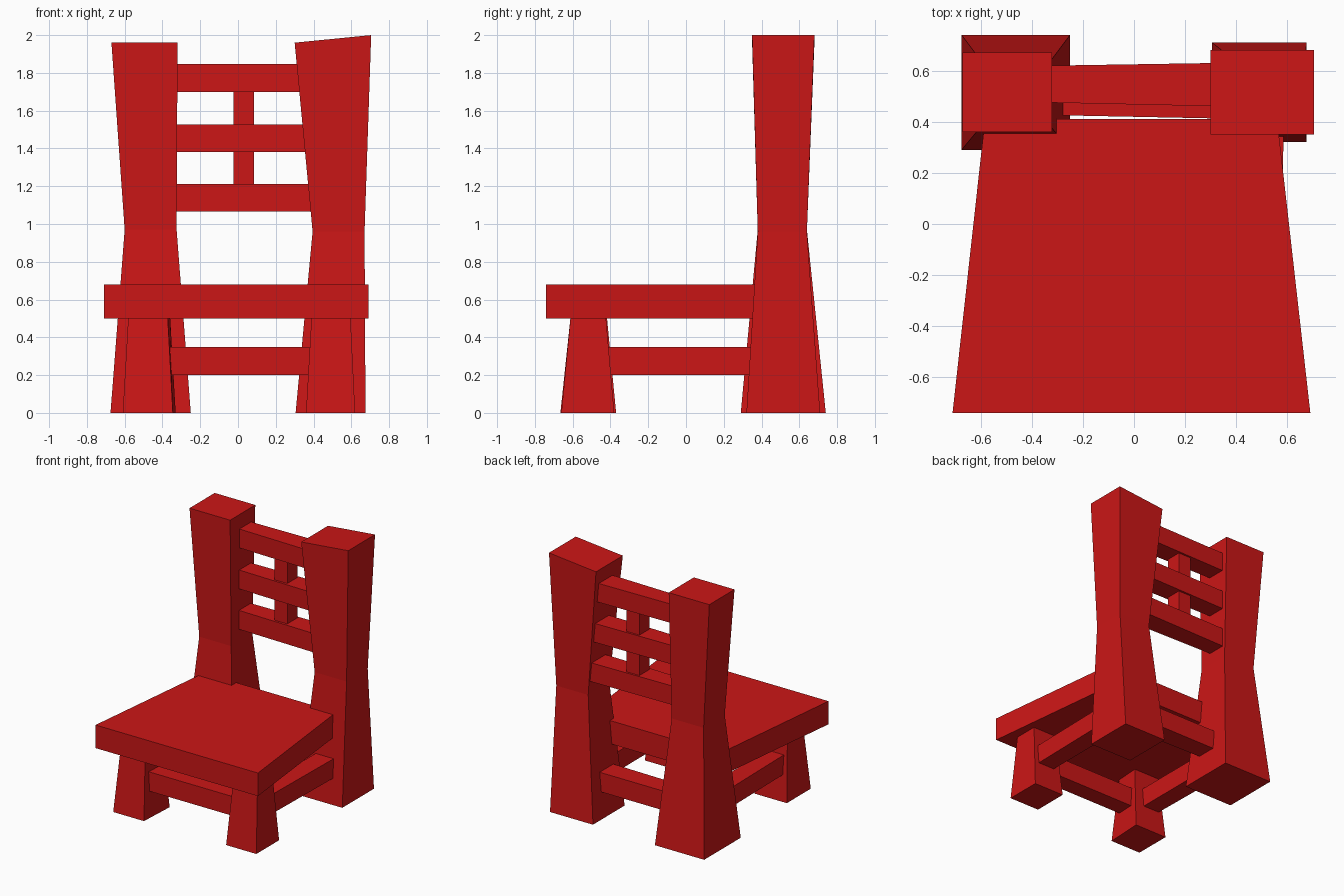
import bpy, bmesh

if "Cube" in bpy.data.objects:
    bpy.data.objects.remove(bpy.data.objects["Cube"])

red = bpy.data.materials.new("red_paint")
red.diffuse_color = (0.6, 0.008, 0.008, 1)
red.use_nodes = True
red.node_tree.nodes["Principled BSDF"].inputs["Base Color"].default_value = red.diffuse_color


def loft(name, rings):
    """Flat-faced solid through a stack of four-point rings, capped at both ends."""
    bm = bmesh.new()
    loops = [[bm.verts.new(p) for p in ring] for ring in rings]
    bm.faces.new(loops[0])
    bm.faces.new(loops[-1])
    for a, b in zip(loops, loops[1:]):
        for i in range(4):
            j = (i + 1) % 4
            bm.faces.new((a[i], a[j], b[j], b[i]))
    bmesh.ops.recalc_face_normals(bm, faces=bm.faces)
    mesh = bpy.data.meshes.new(name)
    bm.to_mesh(mesh)
    bm.free()
    mesh.materials.append(red)
    obj = bpy.data.objects.new(name, mesh)
    bpy.context.collection.objects.link(obj)
    return obj


def rect_z(x0, x1, y0, y1, z0, z1=None):
    """Horizontal ring; z1 lets the +x side sit at another height."""
    z1 = z0 if z1 is None else z1
    return [(x0, y0, z0), (x1, y0, z1), (x1, y1, z1), (x0, y1, z0)]


def rect_x(x, y0, y1, z0, z1):
    return [(x, y0, z0), (x, y1, z0), (x, y1, z1), (x, y0, z1)]


def rect_y(y, x0, x1, z0, z1):
    return [(x0, y, z0), (x1, y, z0), (x1, y, z1), (x0, y, z1)]


# Waisted back posts
loft("back_post_left", [rect_z(-0.675, -0.25, 0.29, 0.74, 0),
                        rect_z(-0.60, -0.325, 0.38, 0.64, 0.97),
                        rect_z(-0.67, -0.32, 0.36, 0.67, 1.96)])
loft("back_post_right", [rect_z(0.305, 0.675, 0.32, 0.71, 0),
                         rect_z(0.395, 0.67, 0.38, 0.64, 0.96),
                         rect_z(0.30, 0.705, 0.35, 0.68, 1.96, 2.0)])

# Tapered front legs
left_foot = [(-0.61, -0.665, 0), (-0.345, -0.665, 0), (-0.33, -0.37, 0), (-0.61, -0.37, 0)]
left_top = [(-0.58, -0.61, 0.52), (-0.373, -0.61, 0.52), (-0.36, -0.42, 0.52), (-0.58, -0.42, 0.52)]
loft("front_leg_left", [left_foot, left_top])
loft("front_leg_right", [rect_z(0.36, 0.62, -0.66, -0.38, 0),
                         rect_z(0.39, 0.595, -0.61, -0.425, 0.52)])

# Seat slab, wider at the front
loft("seat", [rect_y(-0.74, -0.71, 0.69, 0.50, 0.68),
              rect_y(0.41, -0.583, 0.56, 0.50, 0.68)])

# Back slats and the upright between them
for i, z in enumerate((1.065, 1.38, 1.70)):
    loft(f"back_slat_{i + 1}", [rect_x(-0.42, 0.477, 0.618, z, z + 0.147),
                                rect_x(0.45, 0.458, 0.632, z, z + 0.147)])
loft("back_upright", [rect_z(-0.025, 0.085, 0.485, 0.61, 1.15),
                      rect_z(-0.025, 0.085, 0.485, 0.61, 1.75)])

# Lower rails joining the legs
loft("front_rail", [rect_x(x, -0.585, -0.445, 0.20, 0.35) for x in (-0.45, 0.47)])
loft("back_rail", [rect_x(-0.42, 0.428, 0.58, 0.20, 0.35),
                   rect_x(0.47, 0.41, 0.58, 0.20, 0.35)])
loft("side_rail_left", [rect_y(-0.47, -0.56, -0.42, 0.20, 0.35),
                        rect_y(0.45, -0.575, -0.42, 0.20, 0.35)])
loft("side_rail_right", [rect_y(-0.47, 0.43, 0.57, 0.20, 0.35),
                         rect_y(0.45, 0.43, 0.587, 0.20, 0.35)])
